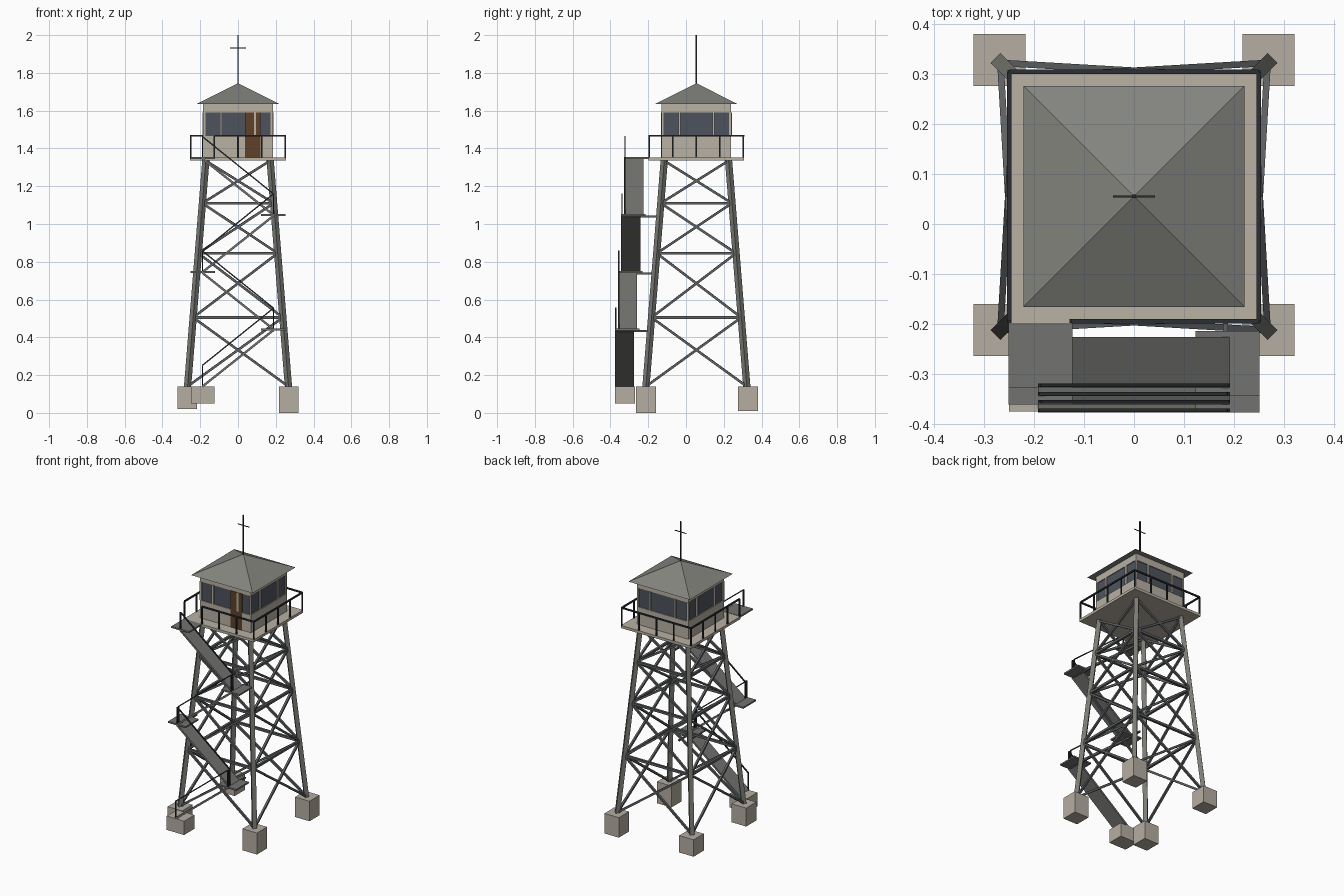
import bpy
import bmesh
from mathutils import Matrix, Vector

if "Cube" in bpy.data.objects:
    bpy.data.objects.remove(bpy.data.objects["Cube"], do_unlink=True)

CY = 0.055                      # tower axis in y
SIGNS = (-1, 1)


def material(name, rgb):
    mat = bpy.data.materials.new(name)
    mat.use_nodes = True
    mat.diffuse_color = (*rgb, 1)
    mat.node_tree.nodes["Principled BSDF"].inputs["Base Color"].default_value = (*rgb, 1)
    return mat


concrete = material("concrete", (0.46, 0.42, 0.36))
timber = material("pale_panel", (0.48, 0.44, 0.37))
steel = material("leg_steel", (0.2, 0.2, 0.18))
brace_steel = material("brace_steel", (0.11, 0.115, 0.12))
rail_steel = material("dark_rail", (0.025, 0.028, 0.032))
tread = material("stair_grey", (0.17, 0.17, 0.16))
roofing = material("roof_grey", (0.23, 0.23, 0.21))
glass = material("window_glass", (0.075, 0.088, 0.11))
wood = material("door_brown", (0.115, 0.053, 0.022))


def box(bm, lo, hi):
    lo, hi = Vector(lo), Vector(hi)
    m = Matrix.Translation((lo + hi) / 2) @ Matrix.Diagonal((*(hi - lo), 1))
    bmesh.ops.create_cube(bm, size=1, matrix=m)


def beam(bm, a, b, width, depth=None):
    """Rectangular bar from a to b, its width lying level."""
    a, b = Vector(a), Vector(b)
    d = (b - a).normalized()
    side = d.cross(Vector((0, 0, 1)))
    side = side.normalized() if side.length > 1e-4 else Vector((1, 0, 0))
    rot = Matrix((side, d.cross(side), d)).transposed().to_4x4()
    size = Matrix.Diagonal((width, depth or width, (b - a).length, 1))
    bmesh.ops.create_cube(bm, size=1, matrix=Matrix.Translation((a + b) / 2) @ rot @ size)


def finish(bm, name, mat):
    mesh = bpy.data.meshes.new(name)
    bm.to_mesh(mesh)
    bm.free()
    mesh.materials.append(mat)
    obj = bpy.data.objects.new(name, mesh)
    bpy.context.collection.objects.link(obj)
    return obj


def corner(sx, sy, z):
    """Leg axis at height z."""
    h = 0.267 - 0.097 * (z - 0.14) / 1.2
    return Vector((sx * h, CY + sy * h, z))


# Footings of uneven depth
bm = bmesh.new()
for sx, sy, bottom in ((1, -1, 0), (1, 1, 0.01), (-1, -1, 0.02), (-1, 1, 0.03)):
    x, y = sx * 0.269, CY + 0.003 + sy * 0.27
    box(bm, (x - 0.052, y - 0.052, bottom), (x + 0.052, y + 0.052, 0.14))
finish(bm, "footings", concrete)

bm = bmesh.new()
box(bm, (-0.25, -0.375, 0.05), (-0.125, -0.27, 0.14))
finish(bm, "stair_footing", concrete)

# Four splayed legs
bm = bmesh.new()
for sx in SIGNS:
    for sy in SIGNS:
        beam(bm, corner(sx, sy, 0.135), corner(sx, sy, 1.34), 0.027)
finish(bm, "legs", steel)

# Cross braces and level girts on each side
levels = (0.14, 0.505, 0.845, 1.11, 1.335)
ring = ((-1, -1), (1, -1), (1, 1), (-1, 1))
braces, girts = bmesh.new(), bmesh.new()
for i in range(4):
    p, q = ring[i], ring[(i + 1) % 4]
    for low, high in zip(levels, levels[1:]):
        beam(braces, corner(*p, low), corner(*q, high), 0.013)
        beam(braces, corner(*q, low), corner(*p, high), 0.013)
    for z in levels[1:-1]:
        beam(girts, corner(*p, z), corner(*q, z), 0.015)
finish(braces, "cross_braces", brace_steel)
finish(girts, "girts", brace_steel)

# Deck
bm = bmesh.new()
box(bm, (-0.253, CY - 0.253, 1.336), (0.253, CY + 0.253, 1.353))
finish(bm, "deck", timber)

# Deck railing, open at the stair head
bm = bmesh.new()
R, TOP = 0.249, 1.467
for i in range(4):
    a = Vector((ring[i][0] * R, CY + ring[i][1] * R, 0))
    b = Vector((ring[(i + 1) % 4][0] * R, CY + ring[(i + 1) % 4][1] * R, 0))
    for k in range(4):
        p = a.lerp(b, k / 4)
        beam(bm, p + Vector((0, 0, 1.35)), p + Vector((0, 0, TOP)), 0.008)
    start = a.lerp(b, 0.25) if i == 0 else a
    beam(bm, start + Vector((0, 0, TOP)), b + Vector((0, 0, TOP)), 0.009)
finish(bm, "deck_railing", rail_steel)

# Cabin: lower wall, head band, corner posts and mullions
W, SILL, HEAD, EAVE = 0.184, 1.467, 1.59, 1.636
bm = bmesh.new()
box(bm, (-W, CY - W, 1.353), (W, CY + W, SILL))
box(bm, (-W, CY - W, HEAD), (W, CY + W, EAVE))
finish(bm, "cabin_walls", timber)

bm = bmesh.new()
for sx in SIGNS:
    for sy in SIGNS:
        x, y = sx * 0.179, CY + sy * 0.179
        box(bm, (x - 0.006, y - 0.006, SILL), (x + 0.006, y + 0.006, HEAD))
        for x, y in ((sx * 0.09, sy * 0.182), (sx * 0.182, sy * 0.09)):
            box(bm, (x - 0.006, CY + y - 0.006, SILL), (x + 0.006, CY + y + 0.006, HEAD))
finish(bm, "window_posts", timber)

bm = bmesh.new()
box(bm, (-0.178, CY - 0.178, SILL), (0.178, CY + 0.178, HEAD))
finish(bm, "windows", glass)

bm = bmesh.new()
box(bm, (0.037, CY - 0.187, 1.353), (0.12, CY - 0.178, HEAD))
finish(bm, "door", wood)

# Pyramid roof
bm = bmesh.new()
E = 0.221
base = [bm.verts.new((sx * E, CY + sy * E, EAVE - 0.002)) for sx, sy in ring]
peak = bm.verts.new((0, CY, 1.745))
bm.faces.new(base[::-1])
for i in range(4):
    bm.faces.new((base[i], base[(i + 1) % 4], peak))
finish(bm, "roof", roofing)

# Antenna
bm = bmesh.new()
beam(bm, (0, CY, 1.735), (0, CY, 2.0), 0.007)
beam(bm, (-0.042, CY, 1.932), (0.042, CY, 1.932), 0.004)
finish(bm, "antenna", rail_steel)

# Zigzag stair: flights, handrails, landings and landing supports
flights, rails, landings, supports = (bmesh.new() for _ in range(4))
RISE = 0.3025
for i in range(4):
    s = 1 if i % 2 == 0 else -1           # direction of climb
    outer = -0.377 + 0.0165 * i
    z0, z1 = 0.14 + RISE * i, 0.14 + RISE * (i + 1)
    mid = outer + 0.051
    beam(flights, (-s * 0.188, mid, z0), (s * 0.188, mid, z1 - 0.004), 0.102, 0.012)

    foot = Vector((-s * 0.188, outer + 0.005, z0))
    head = Vector((s * 0.188, outer + 0.005, z1))
    up = Vector((0, 0, 0.112))
    beam(rails, foot + up, head + up, 0.007)
    for p in (foot, head):
        beam(rails, p, p + up, 0.007)

    x0, x1 = sorted((s * 0.123, s * 0.251))
    box(landings, (x0, outer, z1 - 0.005), (x1, outer + 0.13, z1 + 0.005))
    if i < 3:
        tower_y = corner(1, -1, z1).y
        x = s * 0.183
        beam(supports, (x, outer + 0.02, z1 - 0.008), (x, tower_y, z1 - 0.008), 0.01)
finish(flights, "stair_flights", tread)
finish(rails, "stair_handrails", rail_steel)
finish(landings, "stair_landings", tread)
finish(supports, "landing_supports", brace_steel)
